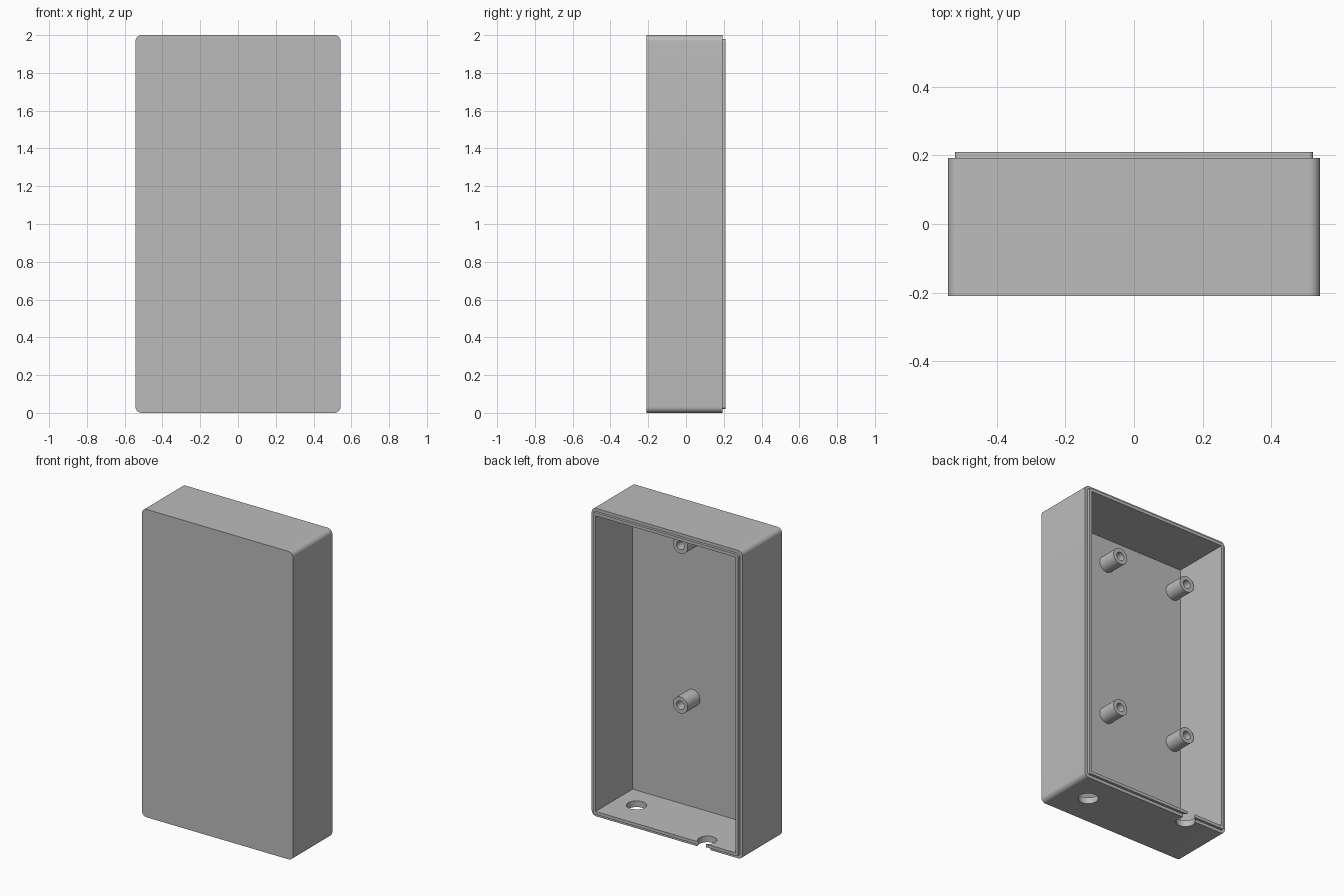
import bpy
import bmesh
from math import sin, cos, pi, radians
from mathutils import Matrix, Vector

default = bpy.data.objects.get("Cube")
if default:
    bpy.data.objects.remove(default, do_unlink=True)

plastic = bpy.data.materials.new("plain grey plastic")
plastic.use_nodes = True
GREY = (0.5, 0.5, 0.5, 1.0)
plastic.diffuse_color = GREY
plastic.node_tree.nodes["Principled BSDF"].inputs["Base Color"].default_value = GREY

WIDTH, HEIGHT = 1.085, 2.0
FRONT, RIM, LIP_TOP = -0.21, 0.193, 0.21
WALL = 0.04


def make_object(name, bm):
    bmesh.ops.recalc_face_normals(bm, faces=bm.faces)
    mesh = bpy.data.meshes.new(name)
    bm.to_mesh(mesh)
    bm.free()
    mesh.materials.append(plastic)
    obj = bpy.data.objects.new(name, mesh)
    bpy.context.collection.objects.link(obj)
    return obj


def slab(name, inset, y0, y1, radius):
    """Upright rectangle with rounded corners, extruded along y."""
    hx, hz = WIDTH / 2 - inset, HEIGHT / 2 - inset
    steps = 10 if radius else 0
    bm = bmesh.new()
    ring = []
    for i, (sx, sz) in enumerate([(1, 1), (-1, 1), (-1, -1), (1, -1)]):
        for k in range(steps + 1):
            a = (i + k / max(steps, 1)) * pi / 2
            ring.append(bm.verts.new((sx * (hx - radius) + radius * cos(a), y0,
                                      1 + sz * (hz - radius) + radius * sin(a))))
    face = bm.faces.new(ring)
    out = bmesh.ops.extrude_face_region(bm, geom=[face])
    moved = [v for v in out["geom"] if isinstance(v, bmesh.types.BMVert)]
    bmesh.ops.translate(bm, verts=moved, vec=(0, y1 - y0, 0))
    return make_object(name, bm)


def drill(name, x, y, radius):
    """Vertical cylinder through the bottom wall."""
    bm = bmesh.new()
    bmesh.ops.create_cone(bm, cap_ends=True, segments=48, radius1=radius, radius2=radius,
                          depth=0.2, matrix=Matrix.Translation((x, y, 0)))
    return make_object(name, bm)


def standoff(name, x, z):
    """Screw post with a blind bore, turned about the y axis."""
    outer, bore, base, end = 0.053, 0.027, FRONT + WALL - 0.005, -0.042
    bm = bmesh.new()
    profile = [(0, base + 0.006), (bore, base + 0.006), (bore, end), (outer, end), (outer, base)]
    verts = [bm.verts.new((x + r, y, z)) for r, y in profile]
    edges = [bm.edges.new(pair) for pair in zip(verts, verts[1:])]
    bmesh.ops.spin(bm, geom=verts + edges, cent=(x, 0, z), axis=Vector((0, 1, 0)),
                   angle=2 * pi, steps=40, use_duplicate=False)
    bmesh.ops.remove_doubles(bm, verts=bm.verts, dist=0.0001)
    return make_object(name, bm)


def finish(obj):
    bpy.ops.object.select_all(action="DESELECT")
    obj.select_set(True)
    bpy.context.view_layer.objects.active = obj
    bpy.ops.object.shade_smooth_by_angle(angle=radians(30))


# Shell: outer body plus stepped lip, hollowed and drilled
shell = slab("enclosure_shell", 0, FRONT, RIM, 0.032)
tools = [
    ("UNION", slab("lip_block", 0.02, 0, LIP_TOP, 0.014)),
    ("DIFFERENCE", slab("cavity_cutter", WALL, FRONT + WALL, 0.4, 0)),
    ("DIFFERENCE", drill("cable_hole_cutter", 0.355, 0.0, 0.06)),
    ("DIFFERENCE", drill("rim_notch_cutter", -0.265, 0.16, 0.057)),
]
for operation, tool in tools:
    tool.hide_render = True
    mod = shell.modifiers.new(tool.name, "BOOLEAN")
    mod.operation, mod.object, mod.solver = operation, tool, "EXACT"

# Bake the cuts, then drop the helpers
bpy.context.view_layer.update()
baked = bpy.data.meshes.new_from_object(
    shell.evaluated_get(bpy.context.evaluated_depsgraph_get()))
shell.modifiers.clear()
shell.data = baked
for _, tool in tools:
    bpy.data.objects.remove(tool, do_unlink=True)
finish(shell)

# Four screw posts on the inside of the front wall
for side, x in (("left", 0.07), ("right", -0.445)):
    for level, z in (("upper", 1.787), ("lower", 0.75)):
        finish(standoff(f"{level}_{side}_standoff", x, z))
